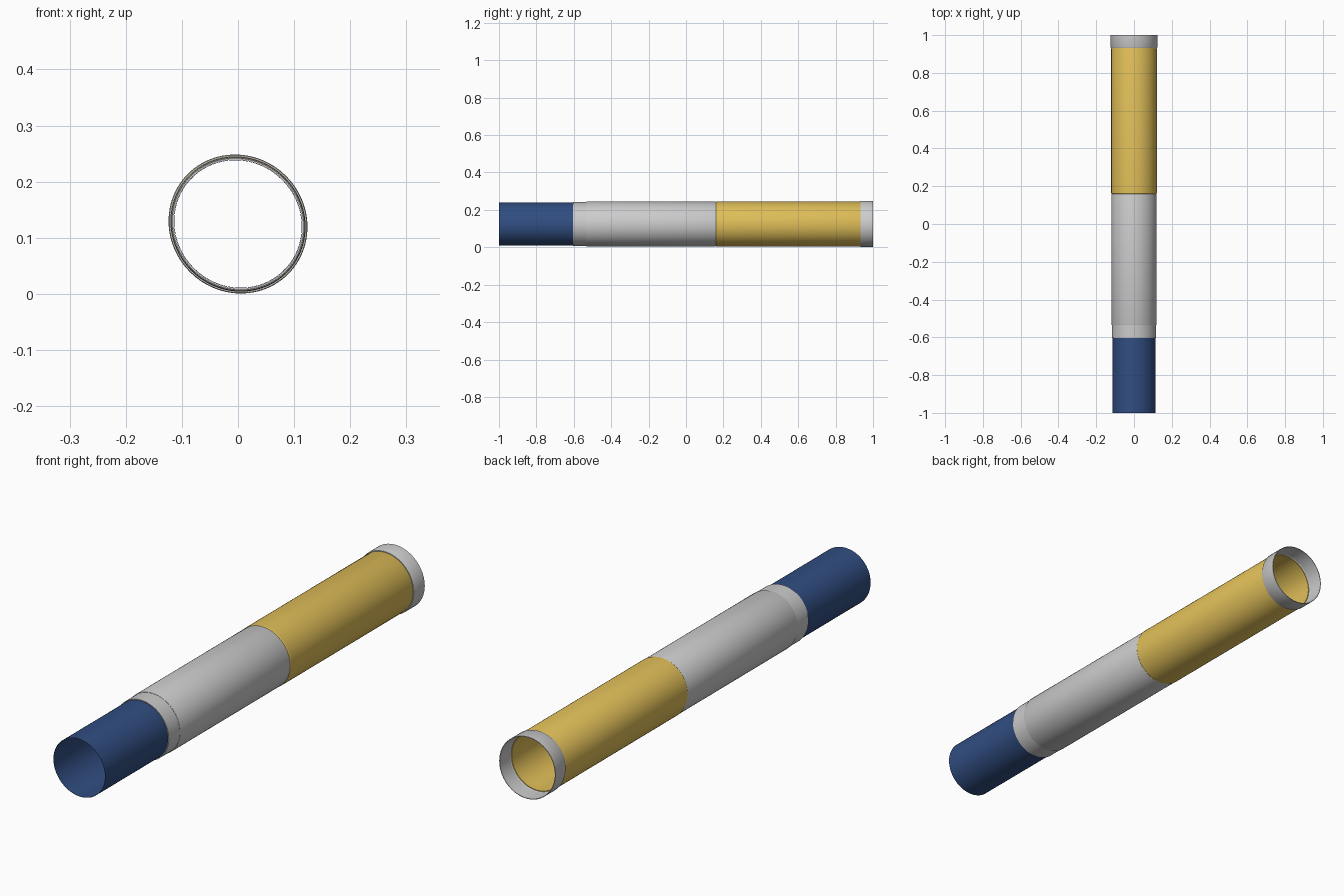
import bpy, bmesh, math

if "Cube" in bpy.data.objects:
    bpy.data.objects.remove(bpy.data.objects["Cube"])

SIDES = 96
CENTRE_Z = 0.1245
OVAL = 0.0215   # slight diagonal squash of the sleeve


def material(name, colour):
    mat = bpy.data.materials.new(name)
    mat.diffuse_color = colour
    mat.use_nodes = True
    mat.node_tree.nodes["Principled BSDF"].inputs["Base Color"].default_value = mat.diffuse_color
    return mat


def tube(name, profile, mat=None, closed=True):
    """Sweep an (y, radius) profile around the long axis."""
    bm = bmesh.new()
    rings = []
    for y, r in profile:
        ring = []
        for i in range(SIDES):
            a = 2 * math.pi * i / SIDES
            u, v = r * (1 + OVAL) * math.cos(a), r * (1 - OVAL) * math.sin(a)
            c = math.sqrt(0.5)
            ring.append(bm.verts.new((c * (v - u), y, c * (u + v) + CENTRE_Z)))
        rings.append(ring)
    n = len(rings)
    for k in range(n if closed else n - 1):
        a, b = rings[k], rings[(k + 1) % n]
        for i in range(SIDES):
            j = (i + 1) % SIDES
            bm.faces.new((a[i], a[j], b[j], b[i]))
    bmesh.ops.recalc_face_normals(bm, faces=bm.faces)
    mesh = bpy.data.meshes.new(name)
    bm.to_mesh(mesh)
    bm.free()
    obj = bpy.data.objects.new(name, mesh)
    bpy.context.collection.objects.link(obj)
    if mat:
        mesh.materials.append(mat)
    bpy.ops.object.select_all(action='DESELECT')
    obj.select_set(True)
    bpy.context.view_layer.objects.active = obj
    bpy.ops.object.shade_smooth_by_angle(angle=math.radians(30))
    return obj


def pipe(y0, y1, outer, inner):
    return [(y0, inner), (y0, outer), (y1, outer), (y1, inner)]


blue = material("blue", (0.03, 0.075, 0.22, 1))
yellow = material("yellow", (0.75, 0.52, 0.1, 1))

# front section
tube("front_sleeve", pipe(-1.0, -0.604, 0.1142, 0.1135), blue)
# stepped ring between the front sleeve and the body
tube("front_ring", pipe(-0.604, -0.534, 0.1175, 0.1145))
# middle body with small rounded lips
tube("middle_body", [(-0.534, 0.1155), (-0.534, 0.1185), (-0.531, 0.1195),
                     (0.157, 0.1195), (0.16, 0.1185), (0.16, 0.1155)])
# rear section
tube("rear_sleeve", [(0.16, 0.1155), (0.16, 0.1185), (0.163, 0.1205),
                     (0.93, 0.1205), (0.933, 0.1195), (0.933, 0.1155)], yellow)
# end collar
tube("end_collar", [(0.933, 0.1185), (0.933, 0.1225), (0.936, 0.1238),
                    (1.0, 0.1238), (1.0, 0.1215), (0.936, 0.1205)])
